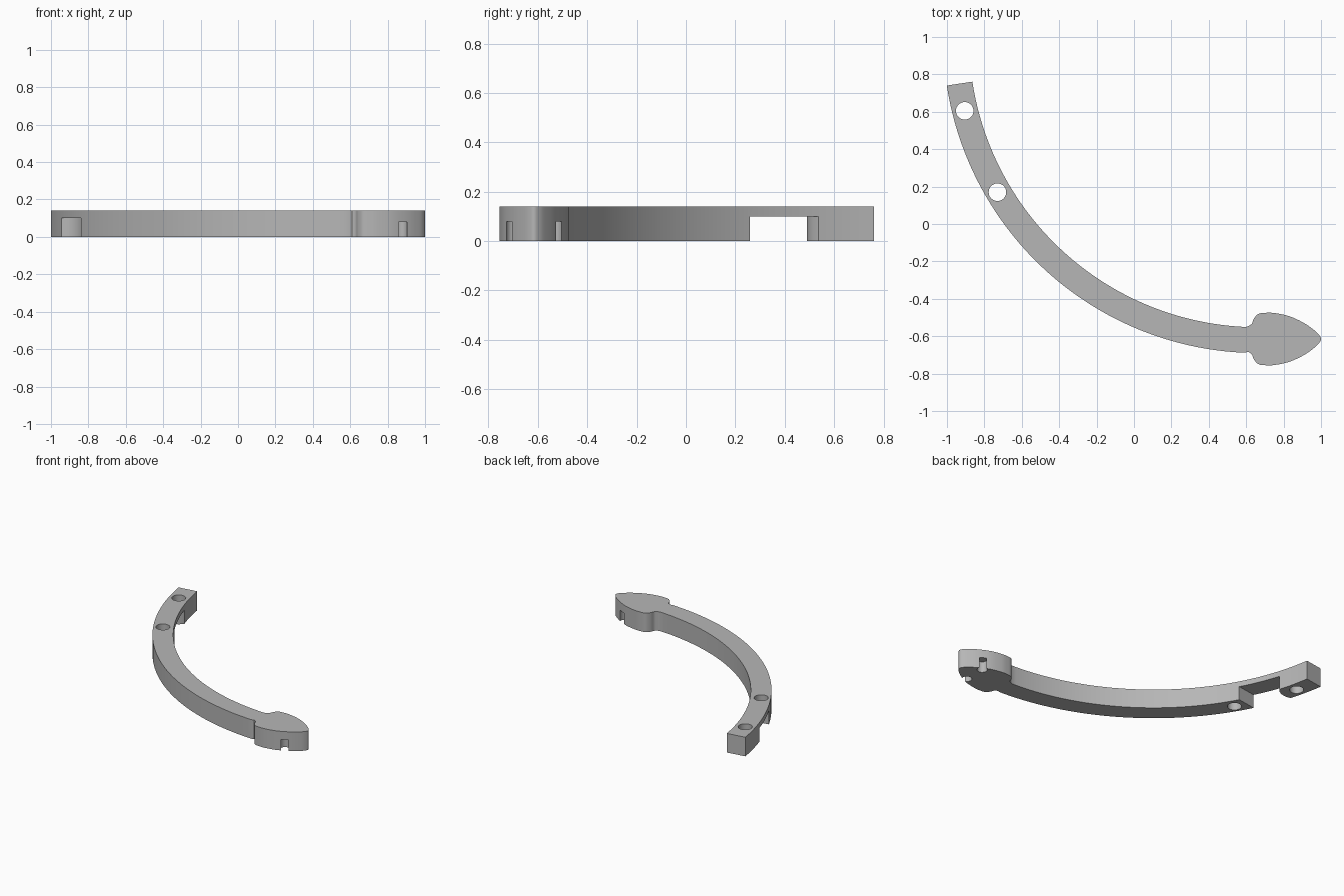
import bpy, bmesh, math
from mathutils import Vector

cube = bpy.data.objects.get("Cube")
if cube:
    bpy.data.objects.remove(cube, do_unlink=True)

HEIGHT = 0.14
CENTRE = Vector((0.665, 0.995))      # centre of the curved bar
R_OUT, R_IN = 1.685, 1.547
AXIS_Y = -0.615                      # symmetry axis of the rounded head
HOLES = [(-0.905, 0.605), (-0.73, 0.17)]

grey = bpy.data.materials.new("Plain Grey")
grey.use_nodes = True
colour = (0.47, 0.47, 0.47, 1)
grey.diffuse_color = colour
grey.node_tree.nodes["Principled BSDF"].inputs["Base Color"].default_value = colour


def arc(centre, radius, start, end, steps):
    return [Vector((centre[0] + radius * math.cos(a), centre[1] + radius * math.sin(a)))
            for a in (math.radians(start + (end - start) * i / steps) for i in range(steps + 1))]


def spline(points, steps=6):
    """Smooth curve through the points."""
    pts = [Vector(p) for p in points]
    pts = [2 * pts[0] - pts[1]] + pts + [2 * pts[-1] - pts[-2]]
    out = []
    for a, b, c, d in zip(pts, pts[1:], pts[2:], pts[3:]):
        for i in range(steps):
            t = i / steps
            out.append(0.5 * (2 * b + (c - a) * t + (2 * a - 5 * b + 4 * c - d) * t ** 2
                              + (3 * b - a - 3 * c + d) * t ** 3))
    return out + [pts[-2]]


def prism(name, outline, z0, z1):
    bm = bmesh.new()
    face = bm.faces.new([bm.verts.new((p[0], p[1], z0)) for p in outline])
    grown = bmesh.ops.extrude_face_region(bm, geom=[face])["geom"]
    bmesh.ops.translate(bm, vec=(0, 0, z1 - z0),
                        verts=[v for v in grown if isinstance(v, bmesh.types.BMVert)])
    bmesh.ops.recalc_face_normals(bm, faces=bm.faces)
    mesh = bpy.data.meshes.new(name)
    bm.to_mesh(mesh)
    bm.free()
    mesh.materials.append(grey)
    obj = bpy.data.objects.new(name, mesh)
    bpy.context.collection.objects.link(obj)
    return obj


# Rounded head: half outline mirrored about its axis
half = [(0.61, 0.068), (0.63, 0.082), (0.642, 0.11), (0.665, 0.134), (0.70, 0.14), (0.75, 0.139),
        (0.83, 0.122), (0.91, 0.085), (0.97, 0.042), (0.992, 0.018), (1.0, 0)]
lower = [(x, AXIS_Y - y) for x, y in half]
upper = [(x, AXIS_Y + y) for x, y in reversed(half[:-1])]
head = spline(lower + upper)

# Curved bar and head as one solid
outer = arc(CENTRE, R_OUT, 188.7, 267.5, 64)
inner = arc(CENTRE, R_IN, 267.5, 188.7, 64)
body = prism("curved_handle", outer + head + inner, 0, HEIGHT)

# Screw holes, blind sockets under the head, and the notch beneath the bar
cutters = [prism("screw_hole_cutter", arc(c, 0.047, 0, 348.75, 31), -0.1, 0.3) for c in HOLES]
cutters += [prism("socket_cutter", arc((0.87, AXIS_Y + s * 0.08), 0.034, 0, 345, 23), -0.1, 0.08)
            for s in (-1, 1)]
notch = [(-1.1, 0.198), (-0.55, 0.282), (-0.55, 0.605)] + arc(HOLES[0], 0.115, 0, -180, 32) + [(-1.1, 0.605)]
cutters.append(prism("notch_cutter", notch, -0.1, 0.1))

for cutter in cutters:
    cutter.hide_render = True
    mod = body.modifiers.new(cutter.name, "BOOLEAN")
    mod.operation = "DIFFERENCE"
    mod.solver = "EXACT"
    mod.object = cutter

# Apply the cuts and remove the cutters
bpy.context.view_layer.update()
cut_mesh = bpy.data.meshes.new_from_object(body.evaluated_get(bpy.context.evaluated_depsgraph_get()))
body.modifiers.clear()
body.data = cut_mesh
for cutter in cutters:
    bpy.data.objects.remove(cutter, do_unlink=True)

bpy.ops.object.select_all(action="DESELECT")
body.select_set(True)
bpy.context.view_layer.objects.active = body
bpy.ops.object.shade_smooth_by_angle(angle=math.radians(30))
